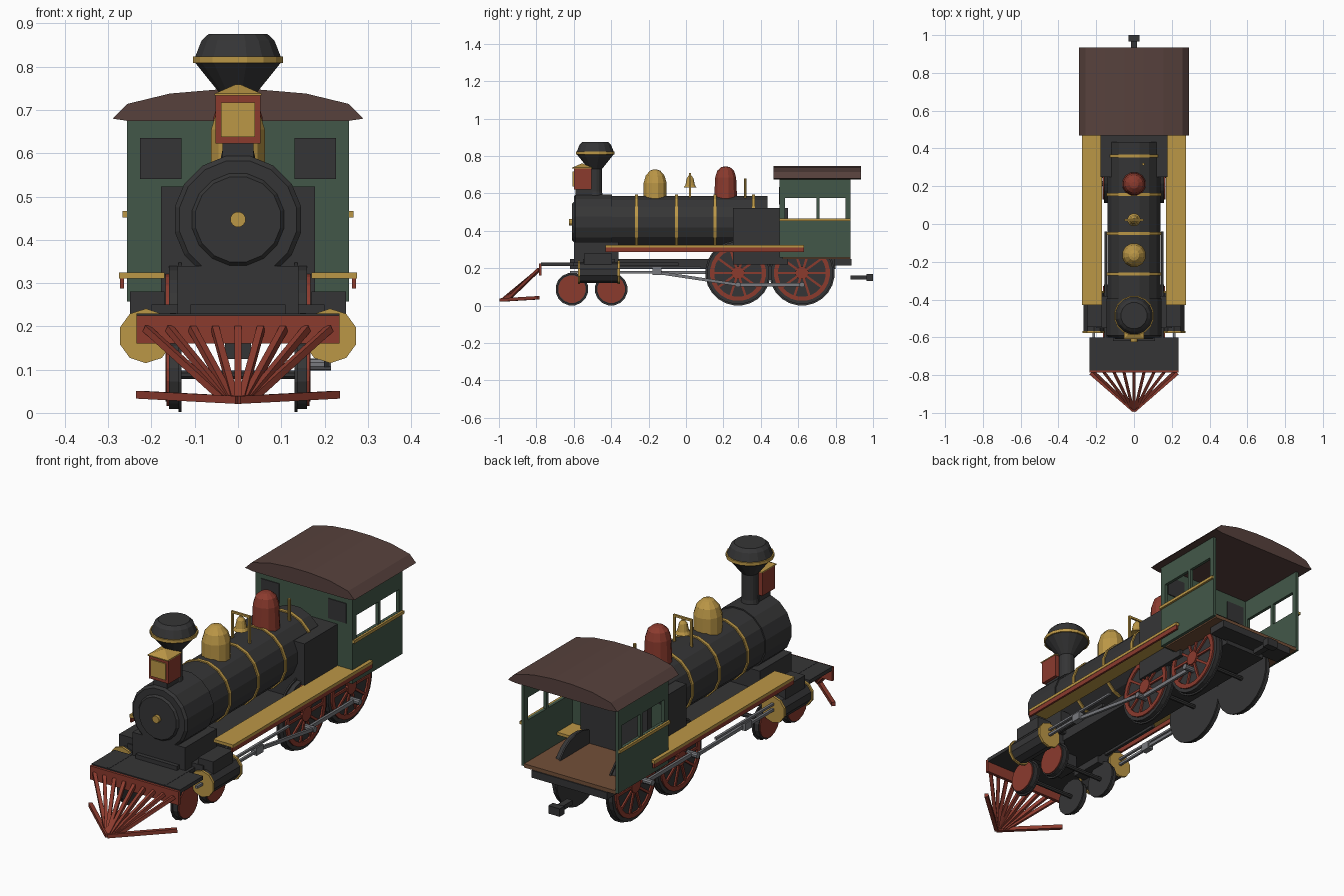
import bpy, bmesh, math
from mathutils import Vector

if "Cube" in bpy.data.objects:
    bpy.data.objects.remove(bpy.data.objects["Cube"])


def mat(name, r, g, b):
    m = bpy.data.materials.new(name)
    m.diffuse_color = (r, g, b, 1)
    m.use_nodes = True
    m.node_tree.nodes["Principled BSDF"].inputs["Base Color"].default_value = m.diffuse_color
    return m


BLACK = mat("iron black", .036, .036, .037)
GREEN = mat("cab green", .055, .097, .066)
GOLD = mat("brass", .50, .31, .062)
RED = mat("dark red", .26, .043, .027)
ROOF = mat("roof brown", .095, .053, .046)
WOOD = mat("floor wood", .17, .08, .04)
STEEL = mat("rod steel", .19, .195, .21)


def finish(name, bm, m):
    bmesh.ops.recalc_face_normals(bm, faces=bm.faces)
    me = bpy.data.meshes.new(name)
    bm.to_mesh(me)
    bm.free()
    me.materials.append(m)
    ob = bpy.data.objects.new(name, me)
    bpy.context.collection.objects.link(ob)
    return ob


def box(name, m, x, y, z):
    """Box from three (min, max) ranges."""
    bm = bmesh.new()
    bmesh.ops.create_cube(bm, size=1)
    for v in bm.verts:
        v.co = [r[0] + (c + .5) * (r[1] - r[0]) for c, r in zip(v.co, (x, y, z))]
    return finish(name, bm, m)


def bar(name, m, p, q, w, h=None):
    """Rectangular bar between two points."""
    p, q = Vector(p), Vector(q)
    bm = bmesh.new()
    bmesh.ops.create_cube(bm, size=1)
    rot = (q - p).to_track_quat('Y', 'Z')
    for v in bm.verts:
        c = v.co
        v.co = rot @ Vector((c.x * w, c.y * (q - p).length, c.z * (h or w))) + (p + q) / 2
    return finish(name, bm, m)


def lathe(name, m, prof, loc, axis='Z', n=16, ring=False):
    """Spin (radius, height) points round an axis; ring closes the section."""
    bm = bmesh.new()
    loops = []
    for r, h in prof:
        loop = []
        for i in range(n):
            a = 2 * math.pi * (i + .5) / n
            c, s = r * math.cos(a), r * math.sin(a)
            co = {'X': (h, c, s), 'Y': (c, h, s), 'Z': (c, s, h)}[axis]
            loop.append(bm.verts.new(Vector(co) + Vector(loc)))
        loops.append(loop)
    pairs = list(zip(loops, loops[1:]))
    if ring:
        pairs.append((loops[-1], loops[0]))
    else:
        bm.faces.new(loops[0])
        bm.faces.new(loops[-1])
    for a, b in pairs:
        for i in range(n):
            j = (i + 1) % n
            bm.faces.new((a[i], a[j], b[j], b[i]))
    return finish(name, bm, m)


def rod(name, m, r, h0, h1, loc, axis, n=16):
    return lathe(name, m, [(r, h0), (r, h1)], loc, axis, n)


# Boiler, smokebox and brass bands
BZ = .447
rod("boiler", BLACK, .143, -.40, .435, (0, 0, BZ), 'Y')
lathe("smokebox", BLACK, [(.138, -.60), (.149, -.59), (.149, -.395)], (0, 0, BZ), 'Y')
lathe("smokebox_door", BLACK, [(.10, -.61), (.108, -.60), (.108, -.59)], (0, 0, BZ), 'Y')
rod("door_knob", GOLD, .018, -.625, -.60, (0, 0, BZ), 'Y', 12)
for y in (-.265, -.05, .155, .36):
    rod("boiler_band", GOLD, .149, y - .008, y + .008, (0, 0, BZ), 'Y')
box("firebox", BLACK, (-.178, .178), (.25, .545), (.22, .523))

# Chimney
lathe("chimney", BLACK, [(.045, .57), (.036, .61), (.036, .73), (.1, .808), (.1, .825),
                         (.086, .86), (.07, .875)], (0, -.485, 0))
rod("chimney_band", GOLD, .106, .808, .823, (0, -.485, 0), 'Z')

# Headlamp
box("lamp_bracket", BLACK, (-.036, .036), (-.59, -.50), (.575, .622))
box("lamp_body", RED, (-.052, .052), (-.60, -.505), (.622, .735))
box("lamp_glass", GOLD, (-.039, .039), (-.606, -.60), (.638, .717))
lathe("lamp_roof", GOLD, [(.076, .733), (.076, .738), (.008, .759)], (0, -.555, 0), 'Z', 4)

# Domes, bell and whistle
lathe("sand_dome", GOLD, [(.064, .56), (.064, .655), (.052, .695), (.028, .722), (.012, .727)],
      (0, -.165, 0), 'Z', 12)
lathe("steam_dome", RED, [(.064, .56), (.058, .685), (.046, .722), (.025, .74), (.012, .743)],
      (0, .212, 0), 'Z', 12)
lathe("bell", GOLD, [(.035, .632), (.026, .645), (.019, .68), (.008, .695)], (0, .022, 0), 'Z', 12)
for s in (-1, 1):
    bar("bell_post", GOLD, (s * .045, .022, .57), (s * .045, .022, .705), .01)
bar("bell_yoke", GOLD, (-.05, .022, .705), (.05, .022, .705), .01)
rod("whistle", GOLD, .007, .56, .68, (.05, .317, 0), 'Z', 8)

# Cab shell with window openings
for s in (-1, 1):
    xs = sorted((s * .242, s * .257))
    box("cab_side_lower", GREEN, xs, (.5, .88), (.257, .467))
    box("cab_side_upper", GREEN, xs, (.5, .88), (.575, .685))
    for y0, y1 in ((.5, .53), (.697, .713), (.853, .88)):
        box("cab_post", GREEN, xs, (y0, y1), (.467, .575))
    box("cab_trim", GOLD, sorted((s * .257, s * .267)), (.5, .88), (.452, .466))
    box("cab_front_window", BLACK, sorted((s * .131, s * .226)), (.496, .519), (.54, .635))
box("cab_front", GREEN, (-.242, .242), (.5, .515), (.257, .685))
box("cab_floor", WOOD, (-.242, .242), (.515, .88), (.25, .268))

# Arched cab roof
half = [(.29, .68), (.256, .714), (.157, .738), (.05, .747)]
section = [(-.25, .674)] + [(-x, z) for x, z in half] + half[::-1] + [(.25, .674)]
bm = bmesh.new()
ends = [[bm.verts.new((x, y, z)) for x, z in section] for y in (.468, .935)]
for e in ends:
    bm.faces.new(e)
for i in range(len(section)):
    j = (i + 1) % len(section)
    bm.faces.new((ends[0][i], ends[0][j], ends[1][j], ends[1][i]))
finish("cab_roof", bm, ROOF)

# Frame, saddle, deck and coupler
box("main_frame", BLACK, (-.11, .11), (-.62, .80), (.195, .25))
box("rear_frame", BLACK, (-.2, .2), (.79, .885), (.215, .25))
box("saddle", BLACK, (-.14, .14), (-.60, -.36), (.225, .34))
box("front_deck", BLACK, (-.235, .235), (-.775, -.60), (.212, .23))
box("truck_pivot", BLACK, (-.03, .03), (-.56, -.45), (.125, .2))
box("drawbar", BLACK, (-.015, .015), (.88, .97), (.14, .162))
box("coupler_head", BLACK, (-.03, .03), (.965, 1), (.132, .17))

# Red beam and pilot bars
box("buffer_beam", RED, (-.235, .235), (-.787, -.772), (.16, .225))
for i in range(-4, 5):
    bar("pilot_bar", RED, (i * .053, -.785, .195), (i * .008, -.982 + abs(i) * .007, .032), .016)
for s in (-1, 1):
    bar("pilot_base", RED, (0, -.99, .03), (s * .23, -.79, .042), .018)

# Wheels, running boards, cylinders and motion on both sides
for s in (-1, 1):
    def X(a, b):
        return sorted((s * a, s * b))

    def wheel(y, z, r, n):
        rod("wheel_tyre", BLACK, r, s * .13, s * .16, (0, y, z), 'X', n)
        rod("wheel_flange", BLACK, r + .008, s * .13, s * .138, (0, y, z), 'X', n)

    for y in (.278, .62):
        z = .175
        wheel(y, z, .167, 24)
        lathe("wheel_rim", RED, [(.128, s * .155), (.15, s * .155), (.15, s * .168),
                                 (.128, s * .168)], (0, y, z), 'X', 24, True)
        rod("wheel_hub", RED, .035, s * .155, s * .172, (0, y, z), 'X', 12)
        for k in range(10):
            a = 2 * math.pi * k / 10
            d = Vector((0, math.cos(a), math.sin(a)))
            c = Vector((s * .162, y, z))
            bar("wheel_spoke", RED, c + d * .02, c + d * .135, .012, .012)
    for y in (-.61, -.40):
        wheel(y, .088, .08, 16)
        rod("truck_wheel_face", RED, .074, s * .155, s * .165, (0, y, .088), 'X', 16)

    # Running board with red valance
    box("running_board", GOLD, X(.17, .275), (-.43, .63), (.31, .324))
    box("board_valance", RED, X(.263, .273), (-.43, .63), (.288, .31))

    # Cylinder and steam chest
    rod("cylinder", BLACK, .056, -.57, -.36, (s * .213, 0, .178), 'Y', 10)
    for y in (-.578, -.366):
        rod("cylinder_cap", GOLD, .063, y, y + .012, (s * .213, 0, .178), 'Y', 10)
    box("steam_chest", BLACK, X(.17, .25), (-.545, -.395), (.22, .28))
    box("cylinder_mount", BLACK, X(.10, .2), (-.55, -.38), (.16, .25))

    # Quartered cranks, rods and guides
    dy, dz = (0, -.063) if s > 0 else (-.063, 0)
    pins = [(y + dy, .175 + dz) for y in (.278, .62)]
    for y, z in pins:
        rod("crank_pin", STEEL, .014, s * .16, s * .215, (0, y, z), 'X', 10)
    bar("coupling_rod", STEEL, (s * .182, *pins[0]), (s * .182, *pins[1]), .012, .018)
    bar("main_rod", STEEL, (s * .205, -.16, .178), (s * .205, *pins[0]), .012, .016)
    bar("piston_rod", STEEL, (s * .213, -.62, .178), (s * .213, -.14, .178), .012)
    box("crosshead", STEEL, X(.195, .225), (-.18, -.13), (.163, .2))
    bar("guide_bar", STEEL, (s * .213, -.36, .205), (s * .213, .08, .205), .012, .01)
    bar("valve_rod", BLACK, (s * .15, -.77, .222), (s * .15, -.04, .222), .014, .018)

# Axles
for y, z in ((.278, .175), (.62, .175), (-.61, .088), (-.40, .088)):
    rod("axle", BLACK, .011, -.14, .14, (0, y, z), 'X', 8)
